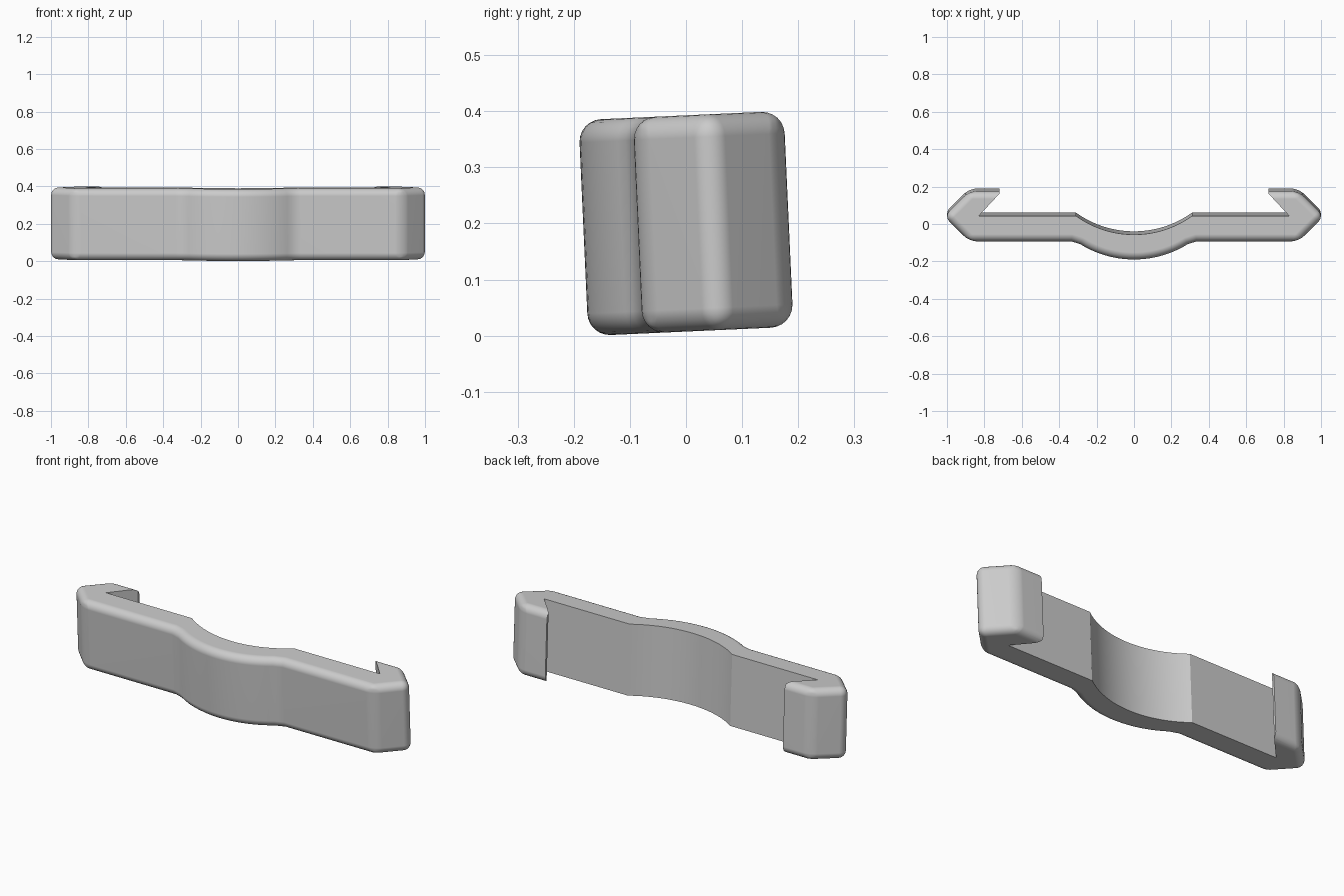
import bpy, bmesh, math
from mathutils import Matrix

default = bpy.data.objects.get("Cube")
if default:
    bpy.data.objects.remove(default, do_unlink=True)

HEIGHT = 0.385
FRONT, BACK, INNER = -0.086, 0.183, 0.052
ROUND = 0.04


def arc(half, edge_y, depth, steps=24):
    """Arc from -half to half that dips towards the front."""
    r = (half ** 2 + depth ** 2) / (2 * depth)
    a = math.asin(half / r)
    angles = [a * (2 * i / steps - 1) for i in range(steps + 1)]
    return [(r * math.sin(t), edge_y - depth + r * (1 - math.cos(t))) for t in angles]


def symmetric(middle, right):
    """Closed outline: the middle run, the right side, and its mirror image."""
    return middle + right + [(-x, y) for x, y in reversed(right)]


def prism(name, outline, height, rounding=0):
    bm = bmesh.new()
    base = bm.faces.new([bm.verts.new((x, y, -height / 2)) for x, y in outline])
    top = bmesh.ops.extrude_face_region(bm, geom=[base])["geom"]
    bmesh.ops.translate(bm, vec=(0, 0, height),
                        verts=[v for v in top if isinstance(v, bmesh.types.BMVert)])
    bmesh.ops.recalc_face_normals(bm, faces=bm.faces[:])
    if rounding:
        # Round both rims and the upright corners of the ends
        edges = []
        for e in bm.edges:
            a, b = (v.co for v in e.verts)
            if abs(a.z - b.z) < 0.001 or abs(a.x) > 0.5:
                edges.append(e)
        bmesh.ops.bevel(bm, geom=edges, offset=rounding, offset_type='OFFSET',
                        segments=6, profile=0.5, affect='EDGES', clamp_overlap=False)
    mesh = bpy.data.meshes.new(name)
    bm.to_mesh(mesh)
    bm.free()
    obj = bpy.data.objects.new(name, mesh)
    bpy.context.collection.objects.link(obj)
    return obj


# Solid rounded body with pointed ends and a bulge at the front
body = prism("hooked_strap", symmetric(
    arc(0.31, FRONT, 0.097)[1:-1],
    [(0.335, FRONT), (0.88, FRONT), (1.0155, 0.0485), (0.88, BACK)]), HEIGHT, ROUND)

# Channel that leaves a hook at each end
channel = prism("channel_cutter", symmetric(
    arc(0.31, INNER, 0.1, 32),
    [(0.83, INNER), (0.72, 0.17), (0.72, 0.4)]), 1)
channel.hide_render = True

cut = body.modifiers.new("Channel", 'BOOLEAN')
cut.operation = 'DIFFERENCE'
cut.solver = 'EXACT'
cut.object = channel
bpy.ops.object.select_all(action='DESELECT')
bpy.context.view_layer.objects.active = body
body.select_set(True)
bpy.ops.object.modifier_apply(modifier=cut.name)
bpy.data.objects.remove(channel, do_unlink=True)

# Smooth rounded edges around flat faces
bpy.ops.object.shade_smooth_by_angle(angle=math.radians(30))
weighted = body.modifiers.new("Flat faces", 'WEIGHTED_NORMAL')
weighted.keep_sharp = True

# Slight forward lean
body.data.transform(Matrix.Translation((0, 0, 0.2)) @ Matrix.Rotation(math.radians(2.6), 4, 'X'))

grey = bpy.data.materials.new("light_grey")
grey.use_nodes = True
grey.diffuse_color = (0.6, 0.6, 0.6, 1)
grey.node_tree.nodes["Principled BSDF"].inputs["Base Color"].default_value = (0.6, 0.6, 0.6, 1)
body.data.materials.clear()
body.data.materials.append(grey)
